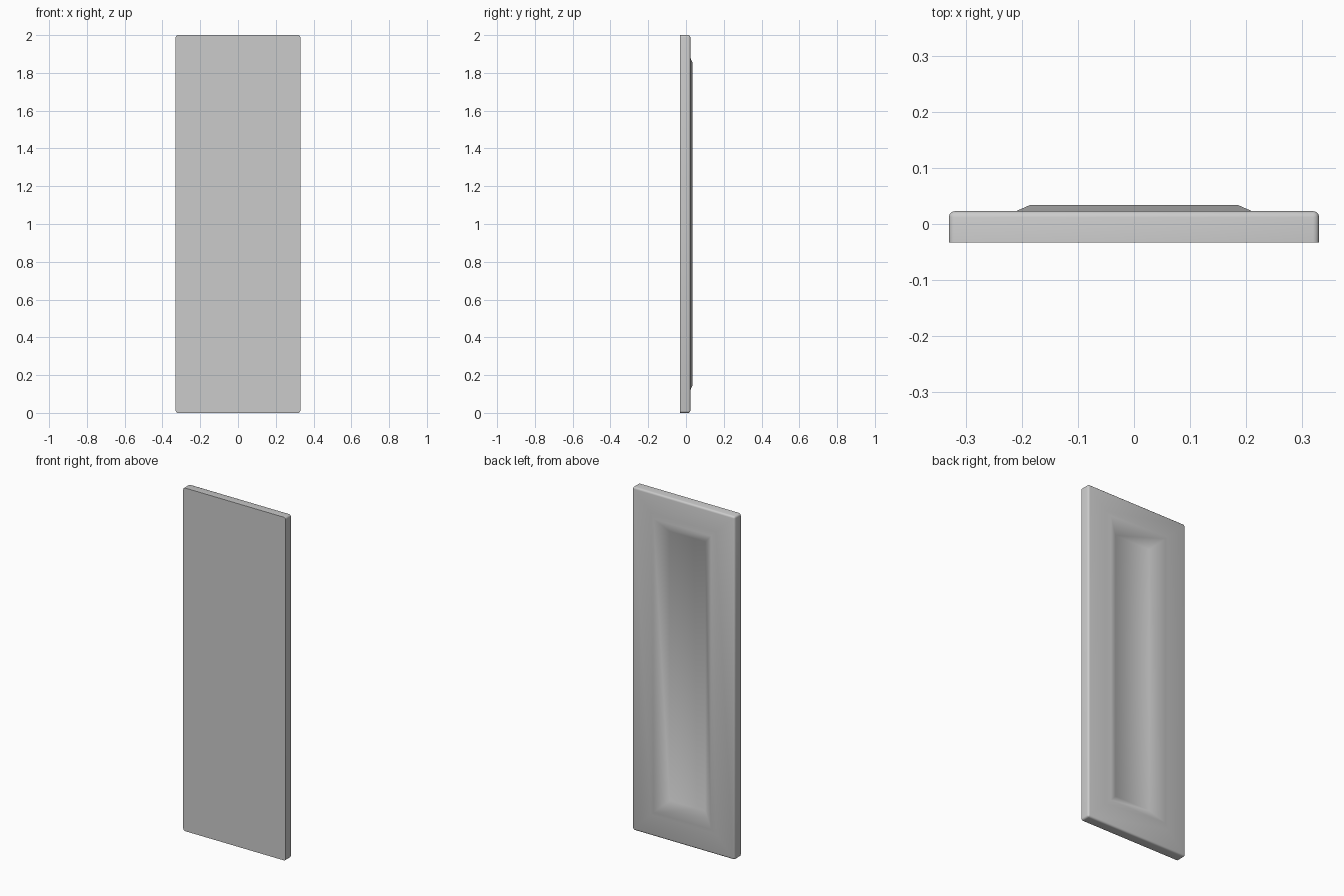
import bpy
import bmesh
import math

cube = bpy.data.objects.get("Cube")
if cube:
    bpy.data.objects.remove(cube, do_unlink=True)

WIDTH, HEIGHT = 0.66, 2.0
FRONT_Y, BACK_Y = -0.033, 0.023
EDGE = 0.011

# Plain painted finish
paint = bpy.data.materials.new("light grey paint")
paint.use_nodes = True
grey = (0.6, 0.6, 0.6, 1)
paint.diffuse_color = grey
paint.node_tree.nodes["Principled BSDF"].inputs["Base Color"].default_value = grey

# Door slab
bm = bmesh.new()
bmesh.ops.create_cube(bm, size=1)
for v in bm.verts:
    v.co.x *= WIDTH
    v.co.y = BACK_Y if v.co.y > 0 else FRONT_Y
    v.co.z = (v.co.z + 0.5) * HEIGHT

# Rounded rim: every edge except those around the flat front
rim = [e for e in bm.edges if any(v.co.y > 0 for v in e.verts)]
bmesh.ops.bevel(bm, geom=rim, offset=EDGE, segments=3, profile=0.5, affect='EDGES')

# Flat frame, raised moulding, then the slope down to the sunken panel
bm.normal_update()
panel = max((f for f in bm.faces if f.normal.y > 0.99), key=lambda f: f.calc_area())
for thickness, depth in ((0.12 - EDGE, 0), (0.025, 0.011), (0.07, -0.047)):
    bmesh.ops.inset_region(bm, faces=[panel], thickness=thickness, depth=depth,
                           use_even_offset=True)

bmesh.ops.recalc_face_normals(bm, faces=bm.faces)
mesh = bpy.data.meshes.new("panel_door")
bm.to_mesh(mesh)
bm.free()
mesh.materials.append(paint)

door = bpy.data.objects.new("panel_door", mesh)
bpy.context.collection.objects.link(door)
bpy.ops.object.select_all(action='DESELECT')
door.select_set(True)
bpy.context.view_layer.objects.active = door
bpy.ops.object.shade_smooth_by_angle(angle=math.radians(60))
